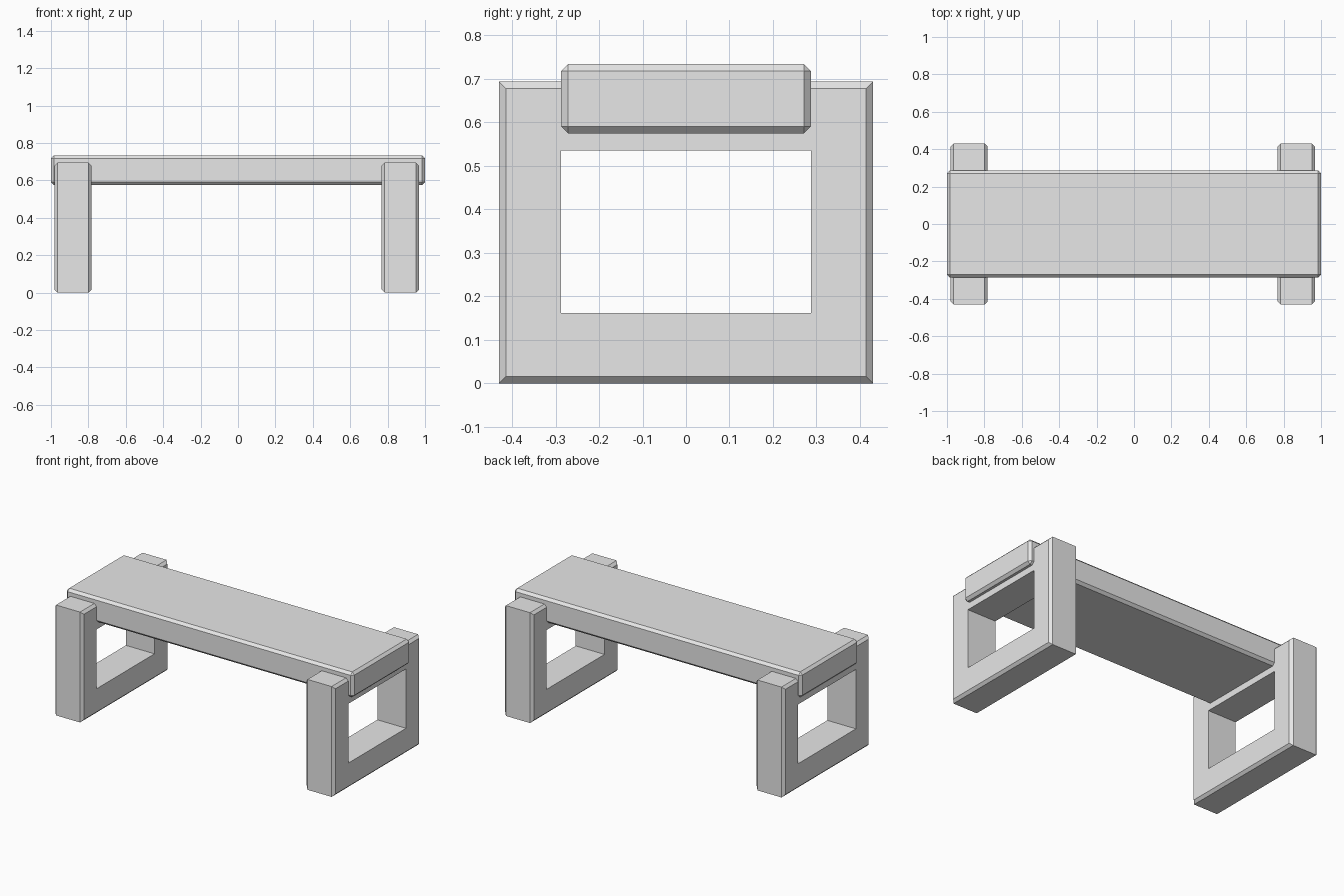
import bpy
import bmesh

cube = bpy.data.objects.get("Cube")
if cube:
    bpy.data.objects.remove(cube, do_unlink=True)

BEVEL = 0.016

# Single plain grey
grey = bpy.data.materials.new("light_grey")
grey.use_nodes = True
grey.diffuse_color = (0.8, 0.8, 0.8, 1)
grey.node_tree.nodes["Principled BSDF"].inputs["Base Color"].default_value = (0.8, 0.8, 0.8, 1)


def add_object(name, bm):
    bmesh.ops.recalc_face_normals(bm, faces=bm.faces)
    mesh = bpy.data.meshes.new(name)
    bm.to_mesh(mesh)
    bm.free()
    mesh.materials.append(grey)
    obj = bpy.data.objects.new(name, mesh)
    bpy.context.collection.objects.link(obj)
    return obj


def rectangle(bm, x, half_y, z0, z1):
    corners = ((-half_y, z0), (half_y, z0), (half_y, z1), (-half_y, z1))
    return [bm.verts.new((x, y, z)) for y, z in corners]


def leg_frame(name, x0, x1):
    """Rectangular ring with a sharp opening and chamfered outer rim."""
    half_y, top = 0.43, 0.694
    hole = (0.287, 0.162, 0.535)
    inset = (half_y - BEVEL, BEVEL, top - BEVEL)
    outer = (half_y, 0, top)
    section = [(x0, hole), (x0, inset), (x0 + BEVEL, outer),
               (x1 - BEVEL, outer), (x1, inset), (x1, hole)]
    bm = bmesh.new()
    loops = [rectangle(bm, x, *size) for x, size in section]
    for a, b in zip(loops, loops[1:] + loops[:1]):
        for i in range(4):
            j = (i + 1) % 4
            bm.faces.new((a[i], a[j], b[j], b[i]))
    return add_object(name, bm)


# Seat plank, chamfered on every edge
bm = bmesh.new()
bmesh.ops.create_cube(bm, size=1)
bmesh.ops.scale(bm, vec=(2, 0.574, 0.159), verts=bm.verts)
bmesh.ops.translate(bm, vec=(0, 0, 0.6545), verts=bm.verts)
bmesh.ops.bevel(bm, geom=bm.edges[:], offset=BEVEL, segments=1, affect='EDGES')
add_object("seat", bm)

# Leg frames, slightly off centre
leg_frame("right_leg_frame", -0.981, -0.782)
leg_frame("left_leg_frame", 0.768, 0.968)
